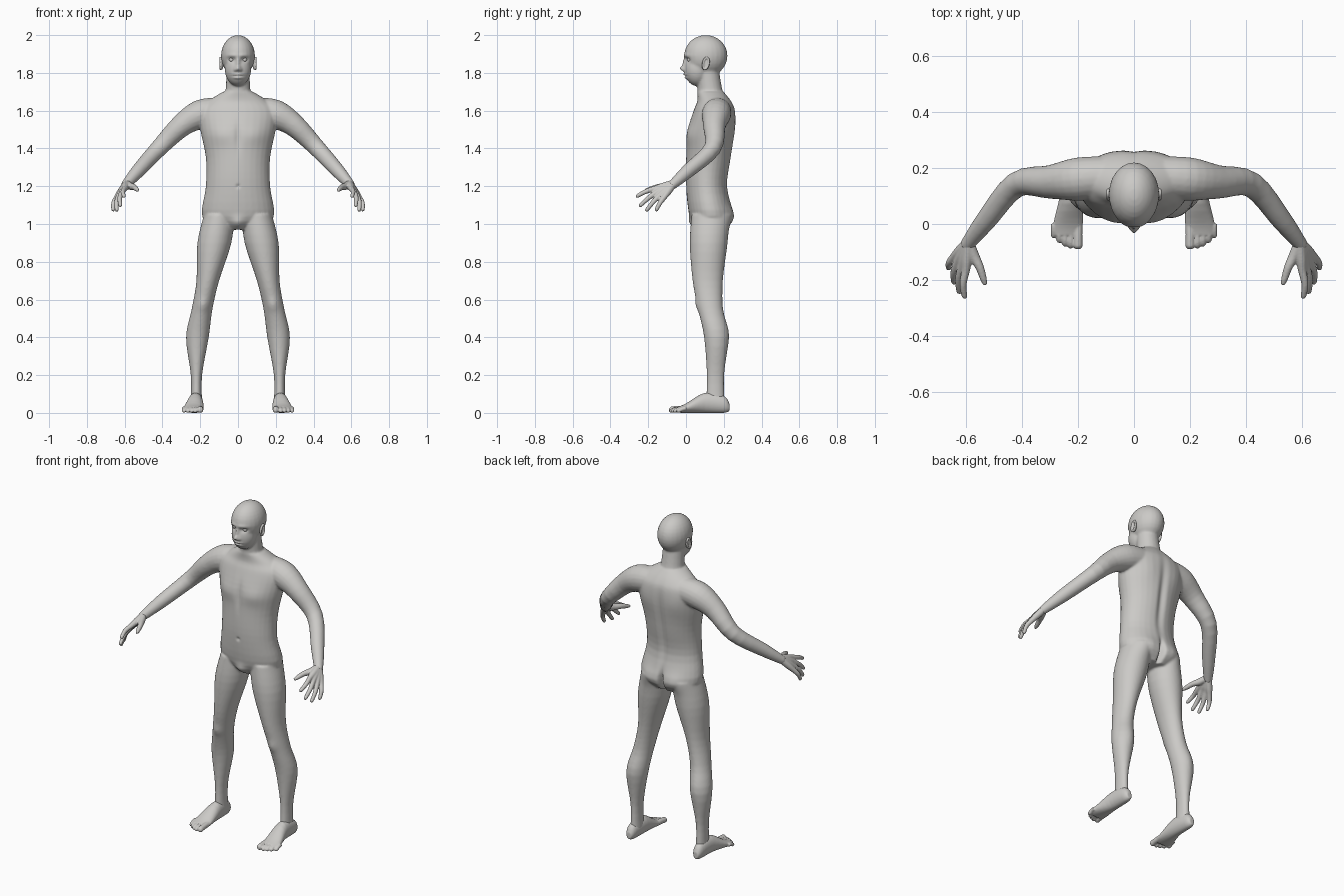
import bpy, bmesh, math
from mathutils import Matrix, Vector

cube = bpy.data.objects.get("Cube")
if cube:
    bpy.data.objects.remove(cube, do_unlink=True)

skin = bpy.data.materials.new("warm_grey_skin")
skin.use_nodes = True
skin.diffuse_color = (0.6, 0.59, 0.57, 1)
skin.node_tree.nodes["Principled BSDF"].inputs["Base Color"].default_value = skin.diffuse_color


def spline(rows, steps=4):
    """Catmull-Rom interpolation between rows of numbers."""
    rows = [Vector(row) for row in rows]
    padded = [rows[0]] + rows + [rows[-1]]
    points = []
    for before, start, end, after in zip(padded, padded[1:], padded[2:], padded[3:]):
        leave, arrive = (end - before) / 2, (after - start) / 2
        for step in range(steps):
            t = step / steps
            ease = t * t * (3 - 2 * t)
            points.append(start.lerp(end, ease) + leave * t * (1 - t) ** 2
                          - arrive * t * t * (1 - t))
    return points + [rows[-1]]


def circle(count):
    """Cosine and sine pairs around a full turn."""
    angles = [math.tau * i / count for i in range(count)]
    return [(math.cos(angle), math.sin(angle)) for angle in angles]


def bridge(bm, rings):
    """Skin a list of point rings and cap both ends."""
    loops = [[bm.verts.new(point) for point in ring] for ring in rings]
    for lower, upper in zip(loops, loops[1:]):
        for i in range(len(lower)):
            bm.faces.new((lower[i - 1], lower[i], upper[i], upper[i - 1]))
    bm.faces.new(loops[0])
    bm.faces.new(loops[-1])


def loft(bm, rows, side=1, along_y=False):
    """Rows hold a position on the axis, a centre across it and two radii."""
    rings = []
    for pos, centre_x, centre_w, radius_x, radius_w in spline(rows):
        ring = []
        for c, s in circle(32):
            x, w = side * (centre_x + radius_x * c), centre_w + radius_w * s
            ring.append((x, pos, w) if along_y else (x, w, pos))
        rings.append(ring)
    bridge(bm, rings)


def tube(bm, rows, side=1):
    """Rows hold a centre point and a radius."""
    points = spline(rows)
    padded = [points[0]] + points + [points[-1]]
    rings = []
    for before, point, after in zip(padded, points, padded[2:]):
        tangent = (after - before).xyz.normalized()
        across = tangent.cross(Vector((0, 0, 1))).normalized()
        upward = tangent.cross(across)
        ring = [point.xyz + (across * c + upward * s) * point.w for c, s in circle(20)]
        rings.append([(side * p.x, p.y, p.z) for p in ring])
    bridge(bm, rings)


def ball(bm, centre, radii, side=1):
    """Ellipsoid given by its centre and three radii."""
    x, y, z = centre
    place = Matrix.LocRotScale(Vector((side * x, y, z)), None, Vector(radii))
    bmesh.ops.create_uvsphere(bm, u_segments=24, v_segments=16, radius=1, matrix=place)


def finish(name, bm, voxel, relax):
    """Fuse overlapping shells into one smooth surface."""
    bmesh.ops.recalc_face_normals(bm, faces=bm.faces)
    rough = bpy.data.meshes.new(name)
    bm.to_mesh(rough)
    bm.free()
    ob = bpy.data.objects.new(name, rough)
    bpy.context.collection.objects.link(ob)
    fuse = ob.modifiers.new("fuse", "REMESH")
    fuse.mode = "VOXEL"
    fuse.voxel_size = voxel
    soften = ob.modifiers.new("soften", "SMOOTH")
    soften.iterations = relax
    evaluated = ob.evaluated_get(bpy.context.evaluated_depsgraph_get())
    fused = bpy.data.meshes.new_from_object(evaluated)
    ob.modifiers.clear()
    ob.data = fused
    fused.materials.clear()
    fused.materials.append(skin)
    fused.shade_smooth()
    return ob


def sculpt(ob, facing, strokes):
    """Mirrored strokes: x, z, width, height, outward push; facing is -1 for the front."""
    for vert in ob.data.vertices:
        x, y, z = vert.co
        weight = min(1, max(0, (y - 0.12) * facing * 20))
        for centre_x, centre_z, width, height, push in strokes:
            away = math.hypot((abs(x) - centre_x) / width, (z - centre_z) / height)
            if weight and away < 3:
                vert.co.y += facing * weight * push * math.exp(-away * away)


# Torso, neck, skull and jaw
body = bmesh.new()
loft(body, [(.97, 0, .14, .1, .07), (1.04, 0, .135, .19, .115), (1.2, 0, .11, .17, .11),
            (1.35, 0, .12, .17, .12), (1.5, 0, .135, .2, .125), (1.6, 0, .15, .21, .11),
            (1.65, 0, .15, .16, .09), (1.7, 0, .13, .08, .07)])
tube(body, [(0, .14, 1.6, .08), (0, .125, 1.72, .065), (0, .11, 1.85, .06)])
ball(body, (0, .105, 1.89), (.09, .115, .11))
ball(body, (0, .06, 1.82), (.07, .07, .09))

# Arms and legs
for side in (1, -1):
    tube(body, [(.1, .17, 1.6, .07), (.2, .16, 1.58, .077), (.3, .15, 1.52, .06),
                (.42, .14, 1.4, .046), (.53, .01, 1.28, .037), (.6, -.08, 1.2, .024)], side)
    loft(body, [(1.05, .1, .13, .08, .1), (.9, .125, .12, .09, .1), (.7, .16, .115, .06, .08),
                (.55, .19, .13, .055, .066), (.4, .215, .16, .06, .064),
                (.2, .22, .156, .03, .046), (.05, .22, .155, .03, .05)], side)
body = finish("body", body, .006, 8)

# Sockets, brow, nose tip, bridge and wings, lips, mouth line
sculpt(body, -1, [(.034, 1.87, .02, .012, -.014), (.03, 1.893, .03, .01, .005),
                  (0, 1.824, .013, .014, .023), (0, 1.855, .01, .02, .013),
                  (.014, 1.816, .008, .008, .009), (0, 1.792, .026, .006, .009),
                  (0, 1.774, .022, .006, .008), (0, 1.783, .03, .003, -.005)])
# Chest, breastbone, navel, groin, knees
sculpt(body, -1, [(.09, 1.47, .07, .05, .01), (0, 1.46, .015, .08, -.007),
                  (0, 1.2, .01, .01, -.007), (0, 1, .035, .035, .02),
                  (.185, .57, .03, .035, .008)])
# Spine, shoulder blades, seat, cleft, calves
sculpt(body, 1, [(0, 1.36, .022, .2, -.014), (.1, 1.52, .06, .07, .006),
                 (.09, 1.04, .06, .055, .014), (0, 1.02, .013, .06, -.04),
                 (.21, .43, .04, .07, .005)])

for side, word in ((1, "left"), (-1, "right")):
    # Hand: four fingers fanned by rule, then the thumb
    hand = bmesh.new()
    wrist = Vector((.59, -.065, 1.215))
    for finger in range(4):
        spread = finger / 3
        knuckle = Vector((.6, -.165, 1.187)).lerp(Vector((.64, -.115, 1.143)), spread)
        tip = Vector((.605, -.265, 1.145)).lerp(Vector((.663, -.16, 1.07)), spread)
        tip += Vector((0, -.02, -.03)) * math.sin(math.pi * spread)
        middle = knuckle.lerp(tip, .5) + Vector((.007, 0, .005))
        tube(hand, [(*wrist, .02), (*wrist.lerp(knuckle, .6), .019), (*knuckle, .015),
                    (*middle, .0125), (*knuckle.lerp(tip, .92), .01), (*tip, .006)], side)
    tube(hand, [(*wrist, .019), (.57, -.115, 1.2, .019), (.55, -.155, 1.195, .015),
                (.537, -.195, 1.184, .012), (.53, -.217, 1.178, .007)], side)
    finish(word + "_hand", hand, .004, 3)

    # Foot with five toes, the big one on the inside
    foot = bmesh.new()
    loft(foot, [(.23, .225, .03, .015, .02), (.2, .225, .045, .03, .045),
                (.1, .225, .053, .04, .053), (0, .235, .025, .053, .025),
                (-.04, .237, .017, .05, .016)], side, along_y=True)
    for toe in range(5):
        x, end, radius = .2 + .02 * toe, toe * toe / 400 - .09, .016
        if toe:
            x, radius = x + .006, .011
        tube(foot, [(x, 0, .024, radius), (x, end + .03, .02, radius),
                    (x, end + .01, radius, radius), (x, end, radius, radius / 2)], side)
    finish(word + "_foot", foot, .004, 3)

    # Ear: a thin shell with a raised rim of fused beads
    ear = bmesh.new()
    ball(ear, (.085, .105, 1.85), (.008, .017, .033), side)
    for c, s in circle(24):
        ball(ear, (.092, .105 + .015 * c + .005 * s, 1.85 + .03 * s), (.007, .006, .006), side)
    finish(word + "_ear", ear, .003, 3)

    # Eyeball
    eye = bmesh.new()
    ball(eye, (.034, .021, 1.87), (.0135, .0135, .0135), side)
    finish(word + "_eye", eye, .002, 1)
